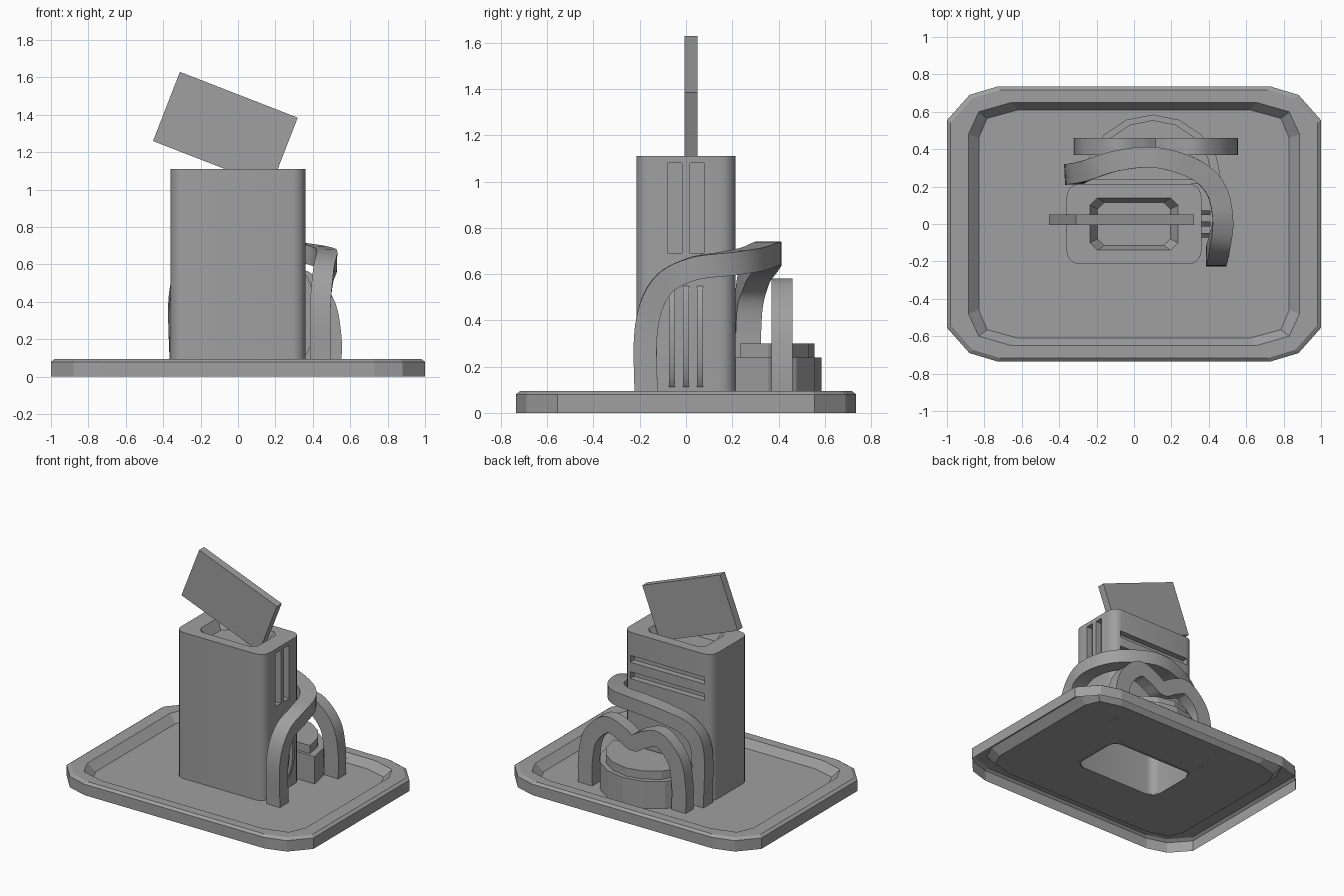
import bpy, bmesh, math
from mathutils import Vector, Matrix

cube = bpy.data.objects.get("Cube")
if cube:
    bpy.data.objects.remove(cube, do_unlink=True)

grey = bpy.data.materials.new("plain grey")
grey.use_nodes = True
grey.diffuse_color = (0.35, 0.35, 0.35, 1)
grey.node_tree.nodes["Principled BSDF"].inputs["Base Color"].default_value = grey.diffuse_color


def finish(name, bm, smooth=False):
    bmesh.ops.recalc_face_normals(bm, faces=bm.faces)
    mesh = bpy.data.meshes.new(name)
    bm.to_mesh(mesh)
    bm.free()
    mesh.materials.append(grey)
    ob = bpy.data.objects.new(name, mesh)
    bpy.context.collection.objects.link(ob)
    if smooth:
        shade(ob)
    return ob


def shade(ob):
    bpy.ops.object.select_all(action='DESELECT')
    ob.select_set(True)
    bpy.context.view_layer.objects.active = ob
    bpy.ops.object.shade_smooth_by_angle(angle=math.radians(35))


def mirror_corner(corner):
    """Full outline from the points of the +x +y corner."""
    back = corner[::-1]
    return (corner + [(-x, y) for x, y in back]
            + [(-x, -y) for x, y in corner] + [(x, -y) for x, y in back])


def rounded(hx, hy, r, seg):
    arc = [math.pi / 2 * i / seg for i in range(seg + 1)]
    return mirror_corner([(hx - r + r * math.cos(a), hy - r + r * math.sin(a)) for a in arc])


def loft(name, rings, cap_start=True, cap_end=True, smooth=False):
    """Join rings of 3D points with quads."""
    bm = bmesh.new()
    loops = [[bm.verts.new(p) for p in ring] for ring in rings]
    for a, b in zip(loops, loops[1:]):
        for i in range(len(a)):
            j = (i + 1) % len(a)
            bm.faces.new((a[i], a[j], b[j], b[i]))
    if cap_start:
        bm.faces.new(loops[0])
    if cap_end:
        bm.faces.new(loops[-1])
    return finish(name, bm, smooth)


def level(outline, z):
    return [(x, y, z) for x, y in outline]


def box(name, center, size, turn=0.0):
    bm = bmesh.new()
    bmesh.ops.create_cube(bm, size=1, matrix=Matrix.Translation(center)
                          @ Matrix.Rotation(turn, 4, 'Y') @ Matrix.Diagonal((*size, 1)))
    return finish(name, bm)


def cut(ob, cutter):
    cutter.hide_render = True
    mod = ob.modifiers.new("cut", 'BOOLEAN')
    mod.operation, mod.solver, mod.object = 'DIFFERENCE', 'EXACT', cutter
    bpy.context.view_layer.objects.active = ob
    bpy.ops.object.modifier_apply(modifier=mod.name)
    bpy.data.objects.remove(cutter, do_unlink=True)


def band(name, path, width, thick, steps=6):
    """Sweep a rectangle along a smooth path of (x, y, z, heading of width in degrees)."""
    pts = [Vector(p) for p in path]
    pts = [2 * pts[0] - pts[1]] + pts + [2 * pts[-1] - pts[-2]]
    fine = []
    for a, b, c, d in zip(pts, pts[1:], pts[2:], pts[3:]):
        for k in range(steps):
            t = k / steps
            fine.append(0.5 * (2 * b + (c - a) * t + (2 * a - 5 * b + 4 * c - d) * t * t
                               + (3 * b - a - 3 * c + d) * t ** 3))
    fine.append(pts[-2])
    rings = []
    for i, p in enumerate(fine):
        tangent = (fine[min(i + 1, len(fine) - 1)] - fine[max(i - 1, 0)]).to_3d().normalized()
        heading = math.radians(p[3])
        w = Vector((math.cos(heading), math.sin(heading), 0))
        w = (w - tangent * w.dot(tangent)).normalized()
        n = tangent.cross(w)
        rings.append([p.to_3d() + w * su * width / 2 + n * sv * thick / 2
                      for su, sv in ((1, 1), (-1, 1), (-1, -1), (1, -1))])
    return loft(name, rings, smooth=True)


# Tray: open underneath, with a sunken floor and a hole below the tower
FLOOR = 0.04


def tray_outline(hx, hy, ax, ay, bx, by):
    return mirror_corner([(hx, hy - ay), (hx - bx, hy - by), (hx - ax, hy)])


outer = tray_outline(1, 0.735, 0.27, 0.18, 0.12, 0.045)
loft("tray", [
    level(outer, 0),
    level(outer, 0.08),
    level([(x * 0.98, y * 0.975) for x, y in outer], 0.095),
    level(tray_outline(0.885, 0.65, 0.23, 0.17, 0.055, 0.05), 0.095),
    level(tray_outline(0.83, 0.61, 0.21, 0.15, 0.045, 0.045), FLOOR),
    level(rounded(0.352, 0.207, 0.07, 2), FLOOR),
], cap_start=False, cap_end=False)

# Tower: rounded block with a hollow base, a sunken top and slots
shell = rounded(0.36, 0.215, 0.07, 5)
tower = loft("tower", [level(shell, FLOOR - 0.005), level(shell, 1.11)])
inside = rounded(0.35, 0.205, 0.062, 5)
cut(tower, loft("hollow", [level(inside, -0.1), level(inside, 0.66)]))
cut(tower, loft("pocket", [level(rounded(0.195, 0.115, 0.035, 1), 1.04),
                           level(rounded(0.235, 0.14, 0.04, 1), 1.11),
                           level(rounded(0.235, 0.14, 0.04, 1), 1.2)]))
for y in (-0.048, 0.048):
    cut(tower, box("side_slot", (0.36, y, 0.885), (0.09, 0.06, 0.39)))
for z in (0.915, 0.795):
    cut(tower, box("back_slot", (0, 0.215, z), (0.6, 0.09, 0.05)))
shade(tower)

# Tilted card standing in the tower
box("card", (-0.0675, 0.022, 1.3225), (0.676, 0.056, 0.397), math.radians(21.25))

# Round ribs on the side of the tower
for y in (-0.06, 0.0, 0.06):
    bm = bmesh.new()
    bmesh.ops.create_cone(bm, cap_ends=True, segments=32, radius1=1, radius2=1, depth=1,
                          matrix=Matrix.Translation((0.325, y, 0.33))
                          @ Matrix.Diagonal((0.085, 0.025, 0.24, 1))
                          @ Matrix.Rotation(math.pi / 2, 4, 'X'))
    finish("side_rib", bm, True)

# Band wrapping the tower from the side to the back
band("wrap_band", [
    (0.44, -0.172, FLOOR, 0), (0.44, -0.172, 0.36, 0), (0.455, -0.11, 0.54, 2),
    (0.475, 0.02, 0.62, 5), (0.44, 0.18, 0.645, 35), (0.33, 0.29, 0.665, 60),
    (0.12, 0.355, 0.69, 85), (-0.08, 0.34, 0.66, 100), (-0.23, 0.295, 0.59, 108),
    (-0.315, 0.27, 0.44, 95), (-0.315, 0.265, FLOOR, 90)], 0.11, 0.1)

# Arch behind the tower, with a dip in the middle
band("back_arch", [
    (0.495, 0.415, FLOOR, 90), (0.495, 0.415, 0.22, 90), (0.455, 0.415, 0.4, 90),
    (0.33, 0.415, 0.52, 90), (0.21, 0.415, 0.49, 90), (0.115, 0.415, 0.44, 90),
    (0.02, 0.415, 0.49, 90), (-0.1, 0.415, 0.52, 90), (-0.225, 0.415, 0.4, 90),
    (-0.262, 0.415, 0.22, 90), (-0.262, 0.415, FLOOR, 90)], 0.09, 0.115)

# Stepped half drum behind the tower
for name, radius, y, low, high in (("drum_base", 0.37, 0.215, FLOOR, 0.24),
                                   ("drum_top", 0.32, 0.235, 0.24, 0.3)):
    half = [(0.1 + radius * math.cos(math.pi * i / 8), y + radius * math.sin(math.pi * i / 8))
            for i in range(9)]
    loft(name, [level(half, low), level(half, high)])
